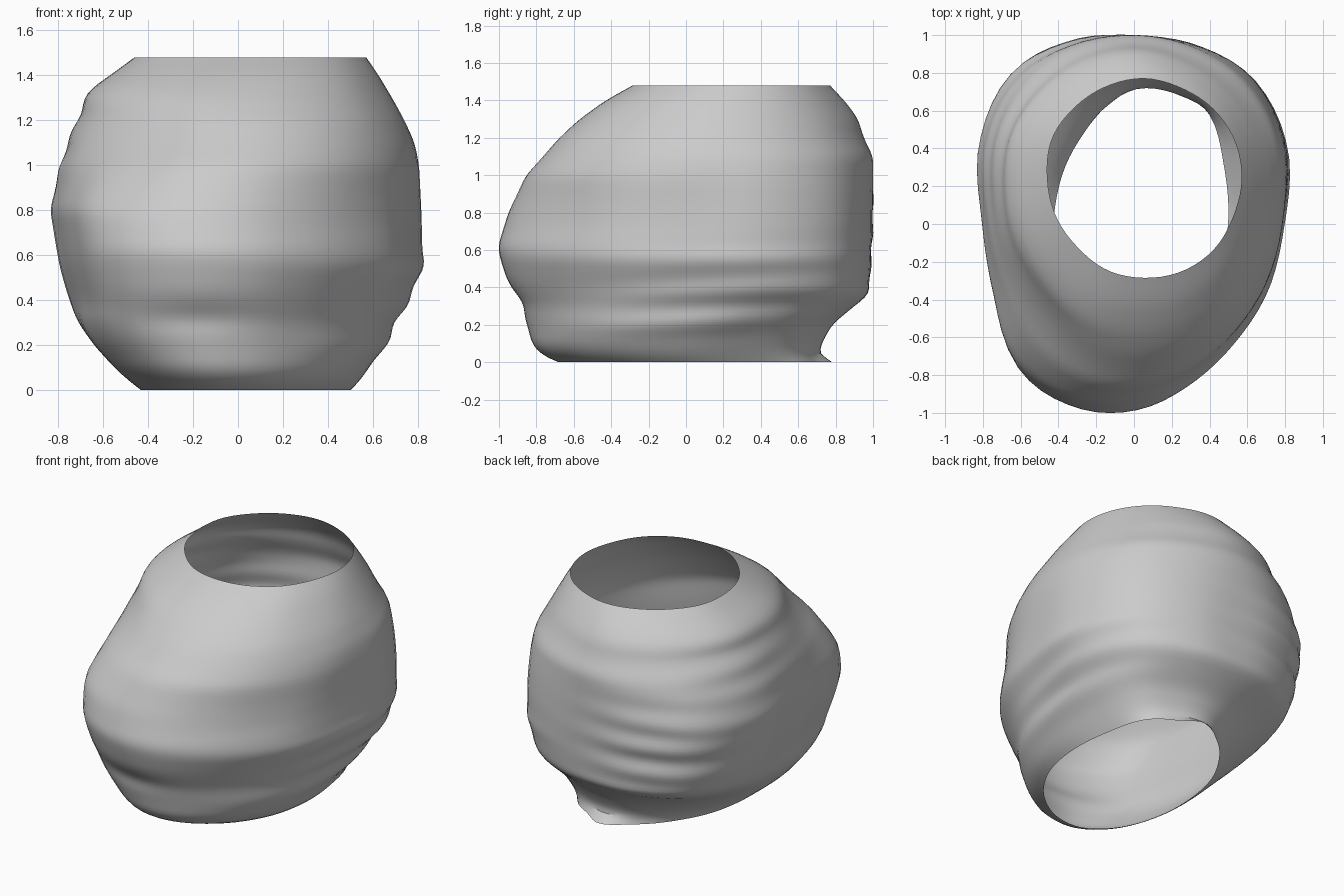
import bpy, bmesh, math

if "Cube" in bpy.data.objects:
    bpy.data.objects.remove(bpy.data.objects["Cube"])

# Height, x min, x max, y min, y max of the shell
PROFILE = [
    (0.00, -0.43, 0.50, -0.68, 0.735),
    (0.03, -0.47, 0.53, -0.76, 0.715),
    (0.09, -0.54, 0.575, -0.82, 0.72),
    (0.20, -0.64, 0.66, -0.85, 0.78),
    (0.30, -0.71, 0.70, -0.89, 0.90),
    (0.36, -0.735, 0.74, -0.92, 0.975),
    (0.45, -0.765, 0.78, -0.96, 0.985),
    (0.56, -0.795, 0.83, -0.995, 0.99),
    (0.62, -0.805, 0.82, -1.005, 0.995),
    (0.80, -0.835, 0.815, -0.95, 1.00),
    (1.00, -0.79, 0.805, -0.86, 1.00),
    (1.10, -0.76, 0.785, -0.77, 1.00),
    (1.20, -0.71, 0.74, -0.68, 0.95),
    (1.30, -0.685, 0.685, -0.57, 0.92),
    (1.35, -0.64, 0.655, -0.50, 0.885),
    (1.40, -0.57, 0.625, -0.43, 0.845),
    (1.48, -0.46, 0.57, -0.285, 0.77),
]
# Relative radii of the cross-sections, counter-clockwise from +x
LOW = [1, 1.03, 1.11, 1.04, 1, .93, .9, .93, .97, 1.03, 1.08, 1.07, 1, .95, .95, .98]
MID = [.95, 1.05, 1.08, 1.03, 1, 1.05, 1.12, 1.07, .97, .98, 1.08, 1.05, .985, .915, .89, .915]
TOP = [1, 1, .99, .98, 1, 1, 1.01, 1.03, 1, .99, .98, 1, 1, 1.01, 1.01, .99]
SIDES, RINGS = 72, 64


def lerp(a, b, t):
    return a + (b - a) * t


def smooth(t):
    t = min(max(t, 0), 1)
    return t * t * (3 - 2 * t)


def raw_box(z):
    for a, b in zip(PROFILE, PROFILE[1:]):
        if z <= b[0] + 1e-6:
            t = (z - a[0]) / (b[0] - a[0])
            return [lerp(p, q, t) for p, q in zip(a[1:], b[1:])]


def box_at(z):
    # Soften the kinks between profile rows
    w = min(0.03, z, max(1.48 - z, 0))
    boxes = [raw_box(z + k * w) for k in (-1, -0.5, 0, 0.5, 1)]
    return [sum(v) / 5 for v in zip(*boxes)]


def radius(table, deg):
    u = deg / 22.5
    i, t = int(u), u - int(u)
    p = [table[(i + k) % 16] for k in (-1, 0, 1, 2)]
    return p[1] + 0.5 * t * (p[2] - p[0] + t * (2*p[0] - 5*p[1] + 4*p[2] - p[3]
                             + t * (3*(p[1] - p[2]) + p[3] - p[0])))


def bump(deg, z, a0, aw, z0, zw):
    d = (deg - a0 + 180) % 360 - 180
    return math.exp(-(d / aw) ** 2 - ((z - z0) / zw) ** 2)


def folds(deg, z):
    # Faint horizontal creases on the back, right, left shoulder and front
    f = 0.010 * bump(deg, z, 118, 25, 0.62, 0.35) * math.sin(z * 36 + math.radians(deg))
    f += 0.008 * bump(deg, z, 15, 35, 0.32, 0.2) * math.sin(z * 38 - math.radians(deg) * 2)
    f += 0.008 * bump(deg, z, 160, 25, 1.15, 0.2) * math.sin(z * 34)
    f -= 0.025 * bump(deg, z, 255, 20, 0.32, 0.07)
    # Flatter upper front left
    f -= 0.05 * bump(deg, z, 225, 28, 1.1, 0.2)
    # Small torn lip at the back of the lower rim
    return f + 0.05 * bump(deg, z, 82, 12, 0, 0.03)


def section(z):
    pts = []
    for i in range(SIDES):
        deg = 360 * i / SIDES
        r = lerp(radius(LOW, deg), radius(MID, deg), smooth(z / 0.45))
        r = lerp(r, radius(TOP, deg), smooth((z - 0.7) / 0.7))
        a = math.radians(deg)
        pts.append((r * math.cos(a), r * math.sin(a)))
    # Fit the section to the profile extents, then add the folds
    x0, x1, y0, y1 = box_at(z)
    xs, ys = [p[0] for p in pts], [p[1] for p in pts]
    out = []
    for i, (x, y) in enumerate(pts):
        deg = 360 * i / SIDES
        f, a = folds(deg, z), math.radians(deg)
        out.append((lerp(x0, x1, (x - min(xs)) / (max(xs) - min(xs))) + f * math.cos(a),
                    lerp(y0, y1, (y - min(ys)) / (max(ys) - min(ys))) + f * math.sin(a), z))
    return out


# Open shell, without lid or floor
bm = bmesh.new()
rings = [[bm.verts.new(p) for p in section(1.48 * k / RINGS)] for k in range(RINGS + 1)]
for lo, hi in zip(rings, rings[1:]):
    for i in range(SIDES):
        j = (i + 1) % SIDES
        bm.faces.new((lo[i], lo[j], hi[j], hi[i]))
mesh = bpy.data.meshes.new("open_shell")
bm.to_mesh(mesh)
bm.free()
shell = bpy.data.objects.new("open_shell", mesh)
bpy.context.collection.objects.link(shell)
bpy.context.view_layer.objects.active = shell
shell.select_set(True)
bpy.ops.object.shade_smooth_by_angle(angle=math.radians(30))
